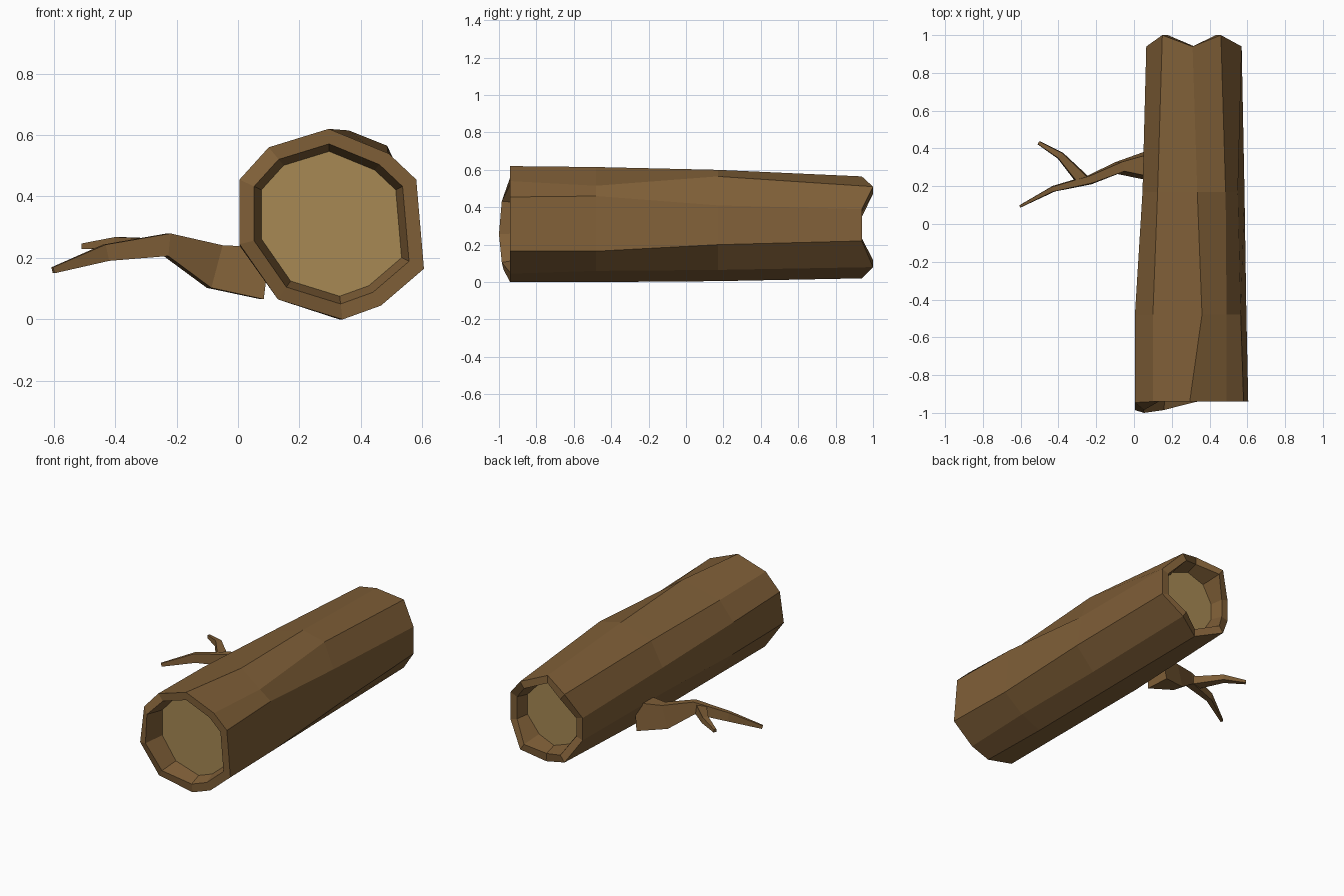
import bpy, bmesh
from mathutils import Vector

if "Cube" in bpy.data.objects:
    bpy.data.objects.remove(bpy.data.objects["Cube"])


def material(name, rgb):
    m = bpy.data.materials.new(name)
    m.diffuse_color = (*rgb, 1)
    m.use_nodes = True
    m.node_tree.nodes["Principled BSDF"].inputs["Base Color"].default_value = m.diffuse_color
    return m


BARK = material("bark brown", (0.21, 0.112, 0.038))
WOOD = material("cut wood tan", (0.385, 0.25, 0.088))


def finish(bm, name, mats):
    bmesh.ops.recalc_face_normals(bm, faces=bm.faces)
    me = bpy.data.meshes.new(name)
    bm.to_mesh(me)
    bm.free()
    for m in mats:
        me.materials.append(m)
    ob = bpy.data.objects.new(name, me)
    bpy.context.collection.objects.link(ob)
    return ob


def loft(bm, rings):
    """Skin quads between successive rings and cap both ends."""
    vs = [[bm.verts.new(p) for p in r] for r in rings]
    n = len(vs[0])
    for a, b in zip(vs, vs[1:]):
        for i in range(n):
            j = (i + 1) % n
            bm.faces.new((a[i], a[j], b[j], b[i]))
    return bm.faces.new(vs[0]), bm.faces.new(vs[-1])


# Ten-sided log cross-sections (x, z), from front to back
FRONT = [(.005, .455), (.10, .56), (.295, .62), (.49, .54), (.58, .455),
         (.605, .165), (.465, .045), (.34, 0), (.13, .065), (.005, .245)]
MID_A = [(.005, .44), (.10, .555), (.36, .615), (.49, .515), (.565, .46),
         (.595, .165), (.465, .06), (.33, 0), (.13, .065), (.005, .24)]
MID_B = [(.045, .39), (.125, .54), (.335, .60), (.485, .565), (.55, .41),
         (.585, .20), (.46, .065), (.33, .005), (.13, .065), (.045, .23)]
BACK = [(.065, .36), (.15, .51), (.31, .565), (.46, .51), (.57, .39),
        (.57, .22), (.46, .08), (.32, .02), (.15, .08), (.065, .22)]

# Jagged ends: y of each corner on the outer and inner edge of the rim
F_OUT = [-.945] + [-.94] * 7 + [-.975, -.985]
F_IN = [-.985] + [-.94] * 7 + [-.985, -1.0]
B_RIM = [.94, 1, .94, 1, .94, .94, 1, .94, 1, .94]


def ring(profile, ys, scale=1.0):
    cx = sum(p[0] for p in profile) / 10
    cz = sum(p[1] for p in profile) / 10
    return [(cx + (x - cx) * scale, y, cz + (z - cz) * scale)
            for (x, z), y in zip(profile, ys)]


# Log: recessed front wood, front rim, bark, back rim, recessed back wood
bm = bmesh.new()
ends = loft(bm, [
    ring(FRONT, [-.865] * 10, .76), ring(FRONT, F_IN, .84), ring(FRONT, F_OUT),
    ring(MID_A, [-.48] * 10), ring(MID_B, [.17] * 10),
    ring(BACK, B_RIM), ring(BACK, B_RIM, .82), ring(BACK, [.865] * 10, .74)])
for f in ends:
    f.material_index = 1
finish(bm, "log", [BARK, WOOD])


def branch(name, stations):
    """Tapered four-sided limb; station = (centre, half width, half height)."""
    pts = [Vector(s[0]) for s in stations]
    rings = []
    for i, (c, w, h) in enumerate(stations):
        t = (pts[min(i + 1, len(pts) - 1)] - pts[max(i - 1, 0)]).normalized()
        side = Vector((0, 0, 1)).cross(t).normalized()
        up = t.cross(side)
        rings.append([pts[i] + side * a * w + up * b * h
                      for a, b in ((-1, -1), (1, -1), (.8, 1), (-.8, 1))])
    b = bmesh.new()
    loft(b, rings)
    finish(b, name, [BARK])


# Side branch and its fork
branch("side_branch", [((.09, .31, .15), .08, .085), ((-.075, .30, .172), .032, .072),
                       ((-.23, .235, .243), .025, .037), ((-.43, .185, .217), .016, .027),
                       ((-.602, .094, .16), .007, .010)])
branch("branch_fork", [((-.265, .225, .235), .036, .028), ((-.39, .362, .25), .021, .018),
                       ((-.505, .43, .238), .010, .009)])
